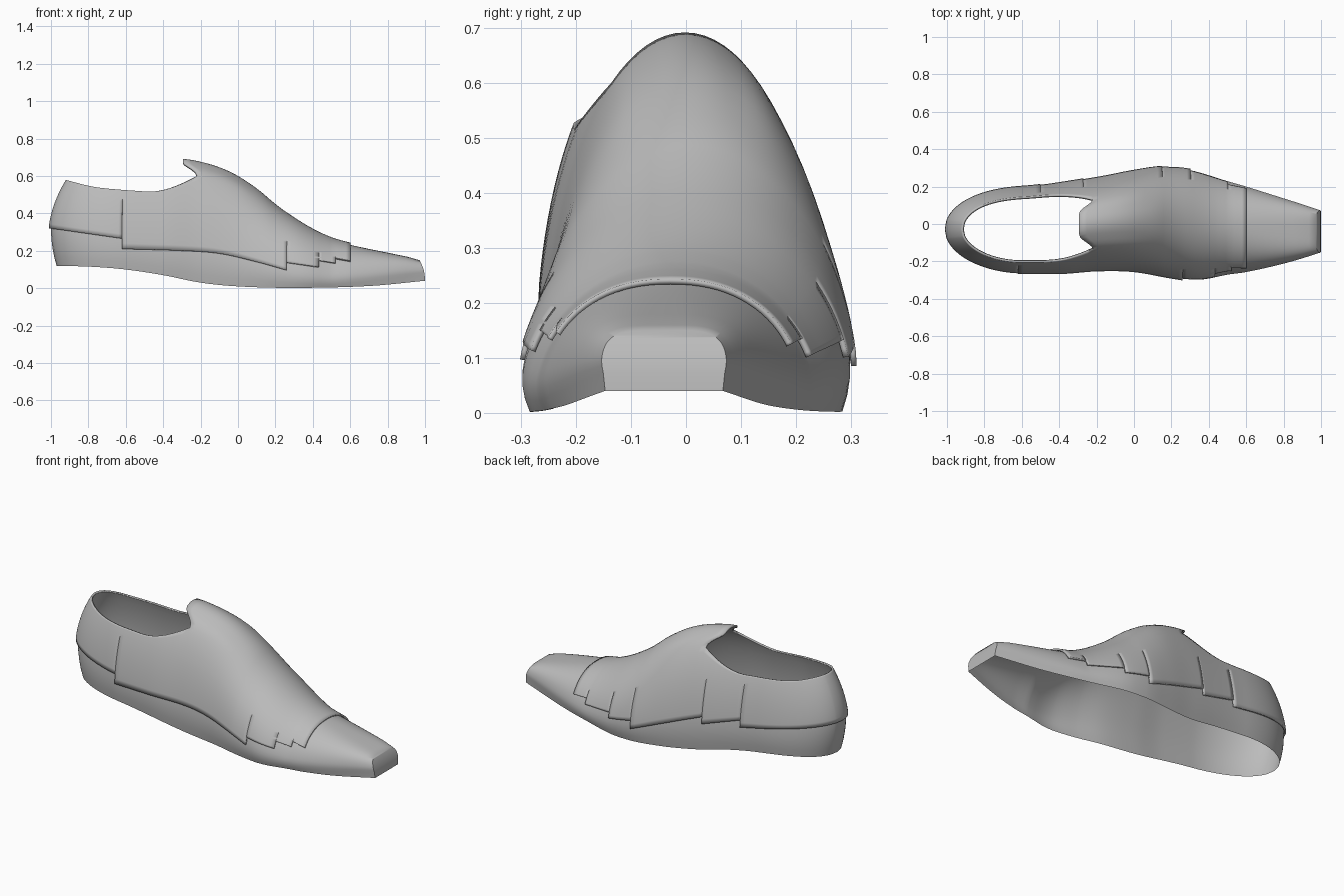
import bpy
import bmesh
from math import sin, cos, asin, radians, sqrt
from mathutils import Vector

if "Cube" in bpy.data.objects:
    bpy.data.objects.remove(bpy.data.objects["Cube"])

leather = bpy.data.materials.new("grey_leather")
leather.use_nodes = True
leather.diffuse_color = (0.5, 0.5, 0.5, 1)
leather.node_tree.nodes["Principled BSDF"].inputs["Base Color"].default_value = (0.5, 0.5, 0.5, 1)

# Guide curves along the length of the shoe: (x, value)
SOLE = [(-1, .12), (-.8, .115), (-.6, .1), (-.4, .07), (-.2, .03), (0, .01), (.3, .002), (.7, .012), (1, .04)]
RIDGE = [(-1, .76), (-.8, .71), (-.5, .69), (-.22, .68), (-.1, .65), (0, .6), (.1, .52), (.2, .435),
         (.3, .365), (.4, .305), (.5, .26), (.6, .232), (.8, .19), (1, .15)]
LEFT = [(-1, .2), (-.6, .2), (-.2, .25), (0, .285), (.15, .305), (.3, .295), (.5, .235), (.6, .205), (.8, .14), (1, .075)]
RIGHT = [(-1, -.255), (-.4, -.262), (-.2, -.25), (0, -.255), (.2, -.29), (.35, -.305), (.5, -.277),
         (.6, -.262), (.8, -.215), (1, -.155)]

# Lower edge of the upper, as separate runs that leave a step between them
EDGES = {
    -1: [[(-1, .32), (-.62, .265)], [(-.62, .21), (-.3, .2), (-.1, .185), (.1, .14), (.26, .095)],
         [(.26, .135), (.43, .11)], [(.43, .145), (.52, .13)], [(.52, .155), (.6, .14)]],
    1: [[(-1, .32), (-.5, .23)], [(-.5, .27), (-.27, .2)], [(-.27, .24), (-.05, .16), (.15, .085)],
        [(.15, .13), (.3, .1)], [(.3, .13), (.5, .1)], [(.5, .13), (.6, .12)]],
}
THROAT, CAP = -.22, .6
SHARED = radians(40)


def clamp(t):
    return max(0.0, min(1.0, t))


def curve(table, x):
    """Smooth interpolation through a table of points."""
    n = len(table)
    i = max(0, min(n - 2, sum(p[0] <= x for p in table) - 1))

    def slope(j):
        a, b = table[max(j - 1, 0)], table[min(j + 1, n - 1)]
        return (b[1] - a[1]) / (b[0] - a[0])
    (x0, y0), (x1, y1) = table[i], table[i + 1]
    h = x1 - x0
    t = clamp((x - x0) / h)
    s = t * t * (3 - 2 * t)
    return y0 + (y1 - y0) * s + h * t * (1 - t) * ((1 - t) * slope(i) - t * slope(i + 1))


def power(x):
    """Sections turn from round to boxy toward the toe."""
    return 1 - .55 * clamp((x - .5) / .5)


def surface(x, a, side):
    """Point on the shoe at station x and arch angle a."""
    left, right = curve(LEFT, x), curve(RIGHT, x)
    half, mid = (left - right) / 2, (left + right) / 2
    heel = clamp((-.6 - x) / .4)
    half *= sqrt(1 - heel * heel)
    low = curve(SOLE, x)
    e = power(x)
    tuck = 1 - .07 * clamp(1 - a / radians(15)) ** 2
    y = mid + side * half * max(cos(a), 0) ** e * tuck
    z = low + (curve(RIDGE, x) - low) * sin(a) ** e
    bulge = radians(18)
    back = .03 * (1 - a / bulge) ** 2 if a < bulge else .09 * ((a - bulge) / radians(27)) ** 1.5
    tongue = clamp((a - radians(60)) / radians(18))
    tongue = tongue * tongue * (3 - 2 * tongue) * .075 * clamp((.1 - x) / (.1 - THROAT))
    nose = .03 * sin(a) * clamp((x - .9) * 10)
    return Vector((x + heel * back - tongue - nose, y, z))


def collar(x):
    """Arch angle where the wall ends at the ankle opening."""
    t = clamp((x + .5) / (THROAT + .5))
    return radians(45 + 15 * t * t)


def edge_angle(x, cell_mid, side):
    """Arch angle of the lower edge of the upper."""
    for run in EDGES[side]:
        if run[0][0] <= cell_mid <= run[-1][0]:
            low = curve(SOLE, x)
            return asin(clamp((curve(run, x) - low) / (curve(RIDGE, x) - low)) ** (1 / power(x)))
    return 0


def column(x, cell_mid, side, start):
    """Arch angles up one station."""
    rows = [start + (SHARED - start) * i / 10 for i in range(10)]
    rows += [SHARED + (collar(x) - SHARED) * i / 5 for i in range(6)]
    if cell_mid > THROAT:
        rows += [radians(60 + 30 * i / 8) for i in range(1, 9)]
    return [surface(x, a, side) for a in rows]


def build(name, stations, start_angle, lift=0, thickness=0, close_toe=False):
    bm = bmesh.new()

    def face(points):
        bm.faces.new([bm.verts.new(p) for p in points])
    ends = {}
    for side in (-1, 1):
        for x0, x1 in zip(stations, stations[1:]):
            m = (x0 + x1) / 2
            a = column(x0, m, side, start_angle(x0, m, side))
            b = column(x1, m, side, start_angle(x1, m, side))
            for i in range(len(a) - 1):
                quad = [a[i], b[i], b[i + 1], a[i + 1]]
                face(quad if side < 0 else quad[::-1])
            ends[side] = b
    if close_toe:
        r, l = ends[-1], ends[1]
        for i in range(len(r) - 1):
            face([r[i], l[i], l[i + 1], r[i + 1]])
    bmesh.ops.remove_doubles(bm, verts=bm.verts, dist=.0002)
    bmesh.ops.dissolve_degenerate(bm, edges=bm.edges, dist=.0001)
    bm.normal_update()
    for v, n in [(v, v.normal.copy()) for v in bm.verts]:
        v.co += n * lift
    mesh = bpy.data.meshes.new(name)
    bm.to_mesh(mesh)
    bm.free()
    mesh.materials.append(leather)
    obj = bpy.data.objects.new(name, mesh)
    bpy.context.collection.objects.link(obj)
    bpy.ops.object.select_all(action='DESELECT')
    obj.select_set(True)
    bpy.context.view_layer.objects.active = obj
    bpy.ops.object.shade_smooth_by_angle(angle=radians(50))
    if thickness:
        solid = obj.modifiers.new("thickness", 'SOLIDIFY')
        solid.thickness = thickness
        solid.offset = 1
    return obj


# Stations cluster at the rounded heel and include every step
steps = {run[0][0] for runs in EDGES.values() for run in runs} | {THROAT, CAP}
even = [-1 + 2 * (i / 80) ** 2 for i in range(81)]
stations = sorted([x for x in even if all(abs(x - s) > .006 or x == s for s in steps)] + list(steps - set(even)))

# Shell with the sole band and toe cap, open underneath
build("lower_shell", stations, lambda x, m, s: 0, close_toe=True)

# Overlaid upper with a stepped lower edge
build("upper", [x for x in stations if x <= CAP], edge_angle, lift=.002, thickness=.01)
